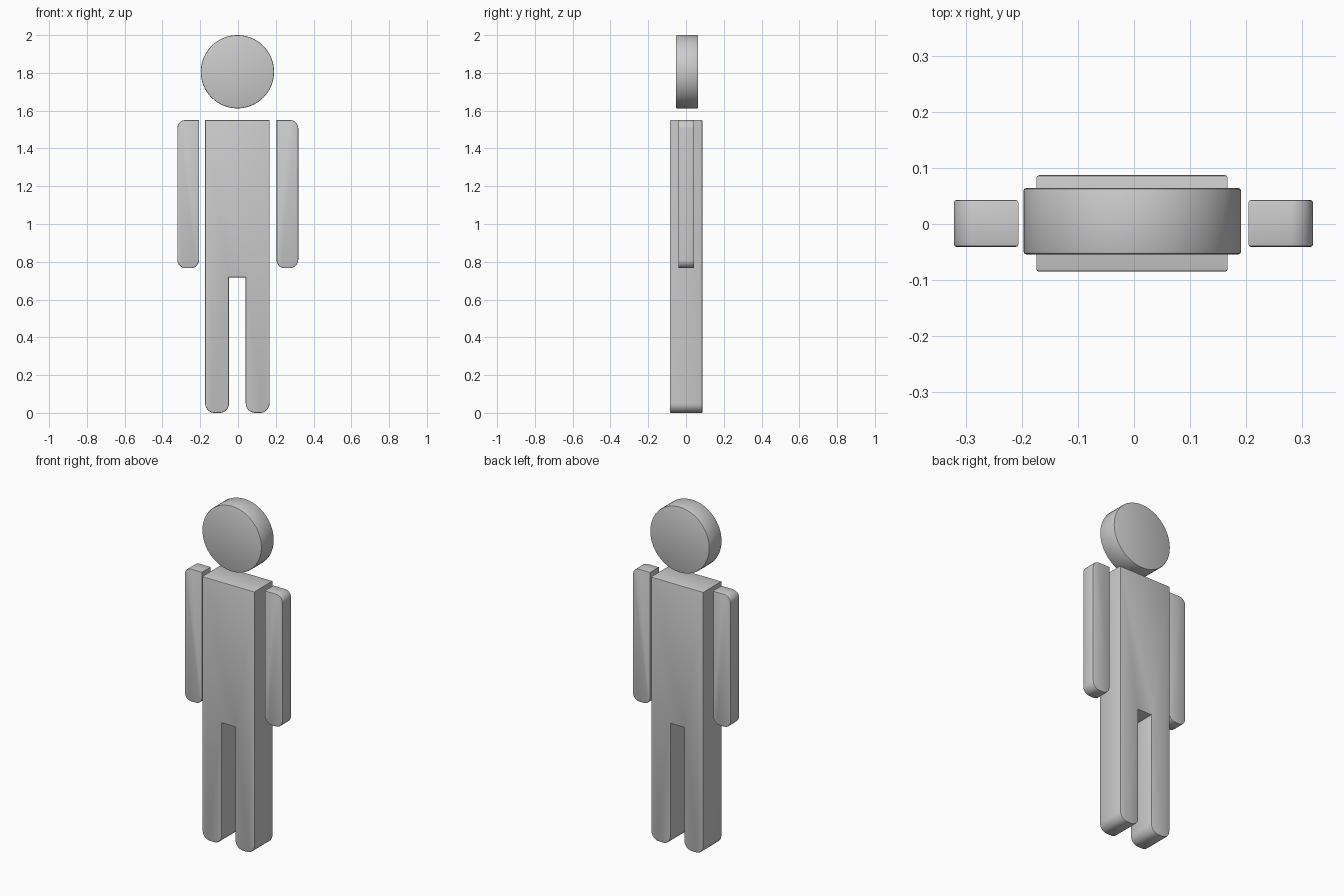
import bpy, bmesh, math
from mathutils import Vector

if "Cube" in bpy.data.objects:
    bpy.data.objects.remove(bpy.data.objects["Cube"])


def rounded_outline(corners, steps=8):
    """Turn (x, z, radius) corners into outline points; all rounded corners are right angles."""
    pts = []
    for i, (x, z, r) in enumerate(corners):
        c = Vector((x, z))
        if r == 0:
            pts.append(c)
            continue
        a = (Vector(corners[i - 1][:2]) - c).normalized() * r
        b = (Vector(corners[(i + 1) % len(corners)][:2]) - c).normalized() * r
        for k in range(steps + 1):
            t = k / steps * math.pi / 2
            pts.append(c + a * (1 - math.sin(t)) + b * (1 - math.cos(t)))
    return pts


def slab(name, outline, y0, y1, edge=0.005):
    """Extrude a front outline from y0 to y1 and soften the front and back rims."""
    bm = bmesh.new()
    front = bm.faces.new([bm.verts.new((x, y0, z)) for x, z in outline])
    ext = bmesh.ops.extrude_face_region(bm, geom=[front], use_keep_orig=True)
    new = [v for v in ext["geom"] if isinstance(v, bmesh.types.BMVert)]
    bmesh.ops.translate(bm, verts=new, vec=(0, y1 - y0, 0))
    bmesh.ops.recalc_face_normals(bm, faces=bm.faces)
    rims = [e for e in bm.edges if abs(e.verts[0].co.y - e.verts[1].co.y) < 1e-6]
    bmesh.ops.bevel(bm, geom=rims, offset=edge, segments=2, profile=0.5,
                    affect='EDGES', clamp_overlap=True)
    mesh = bpy.data.meshes.new(name)
    bm.to_mesh(mesh)
    bm.free()
    ob = bpy.data.objects.new(name, mesh)
    bpy.context.collection.objects.link(ob)
    bpy.ops.object.select_all(action='DESELECT')
    ob.select_set(True)
    bpy.context.view_layer.objects.active = ob
    bpy.ops.object.shade_smooth_by_angle(angle=math.radians(30))
    return ob


# Head disc
cx, cz, r = -0.003, 1.806, 0.194
circle = [(cx + r * math.cos(t * math.tau / 64), cz + r * math.sin(t * math.tau / 64))
          for t in range(64)]
slab("head", circle, -0.054, 0.064)

# Torso and legs in one piece, with rounded feet
R = 0.05
body = [(-0.174, 1.55, 0), (-0.174, 0, R), (-0.048, 0, R), (-0.048, 0.717, 0),
        (0.041, 0.717, 0), (0.041, 0, R), (0.167, 0, R), (0.167, 1.55, 0)]
slab("torso_and_legs", rounded_outline(body), -0.085, 0.087)

# Arms: square inner shoulder, rounded outer shoulder and hand
for name, s in (("right_arm", 1), ("left_arm", -1)):
    inner, outer = 0.205 * s - 0.001, 0.32 * s - 0.001
    arm = [(inner, 1.55, 0), (outer, 1.55, 0.042), (outer, 0.766, 0.045), (inner, 0.766, 0.045)]
    slab(name, rounded_outline(arm), -0.041, 0.043)
